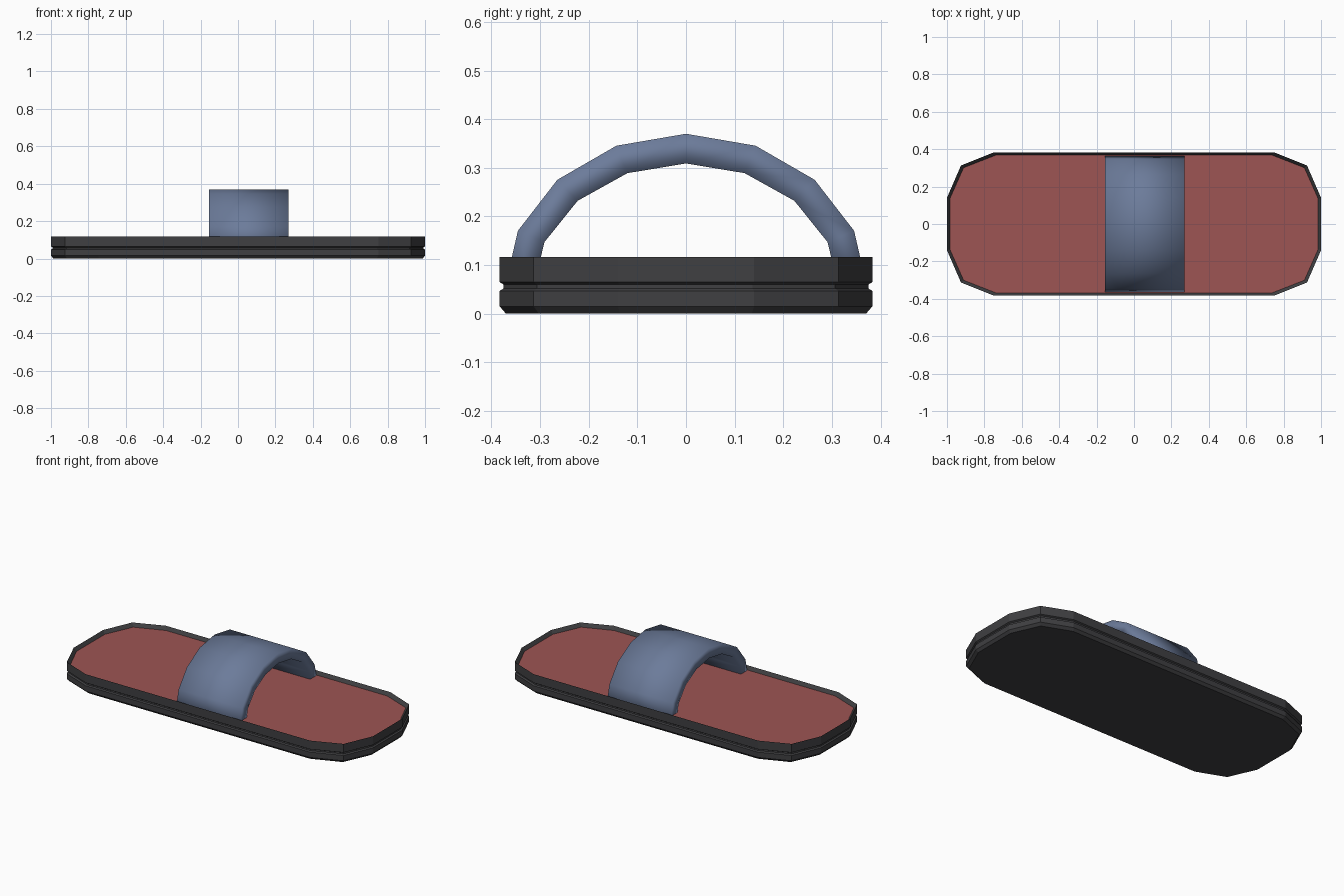
import bpy
import bmesh
from math import sin, cos, pi

cube = bpy.data.objects.get("Cube")
if cube:
    bpy.data.objects.remove(cube, do_unlink=True)


def make_material(name, rgb):
    mat = bpy.data.materials.new(name)
    mat.use_nodes = True
    mat.diffuse_color = (*rgb, 1)
    bsdf = mat.node_tree.nodes["Principled BSDF"]
    bsdf.inputs["Base Color"].default_value = (*rgb, 1)
    bsdf.inputs["Roughness"].default_value = 0.7
    return mat


def loft(name, rings, mats, smooth=False):
    """Skin a list of matching closed rings and cap both ends."""
    bm = bmesh.new()
    loops = [[bm.verts.new(p) for p in ring] for ring in rings]
    for a, b in zip(loops, loops[1:]):
        for i in range(len(a)):
            j = (i + 1) % len(a)
            bm.faces.new((a[i], a[j], b[j], b[i]))
    bm.faces.new(loops[0][::-1])
    top = bm.faces.new(loops[-1])
    top.material_index = len(mats) - 1
    bmesh.ops.recalc_face_normals(bm, faces=bm.faces)
    for f in bm.faces:
        f.smooth = smooth
    mesh = bpy.data.meshes.new(name)
    bm.to_mesh(mesh)
    bm.free()
    for m in mats:
        mesh.materials.append(m)
    obj = bpy.data.objects.new(name, mesh)
    bpy.context.collection.objects.link(obj)
    return obj


rubber = make_material("dark rubber", (0.05, 0.05, 0.054))
lining = make_material("red insole", (0.34, 0.09, 0.087))
fabric = make_material("blue strap", (0.15, 0.2, 0.325))

# Sole: chamfered foot, side groove and a sloping lip round the red insole
LENGTH, WIDTH = 1.0, 0.383
quarter = [(LENGTH, 0.14), (0.925, 0.313), (0.75, WIDTH)]
half = quarter + [(-x, y) for x, y in reversed(quarter)]
outline = half + [(-x, -y) for x, y in half]


def sole_ring(inset, z):
    return [(x * (1 - inset / LENGTH), y * (1 - inset / WIDTH), z) for x, y in outline]


sole_profile = [(0.013, 0), (0, 0.015), (0, 0.047), (0.008, 0.052),
                (0.008, 0.06), (0, 0.065), (0, 0.117), (0.015, 0.097)]
loft("sole", [sole_ring(d, z) for d, z in sole_profile], [rubber, lining])

# Strap: half-ellipse band whose ends are sunk into the sole
LEFT, RIGHT, BASE, STEPS = -0.155, 0.27, 0.047, 8


def strap_ring(angle):
    outer = (0.374 * cos(angle), BASE + 0.323 * sin(angle))
    inner = (0.315 * cos(angle), BASE + 0.262 * sin(angle))
    return [(LEFT, *outer), (RIGHT, *outer), (RIGHT, *inner), (LEFT, *inner)]


loft("strap", [strap_ring(pi * i / STEPS) for i in range(STEPS + 1)], [fabric], smooth=True)
